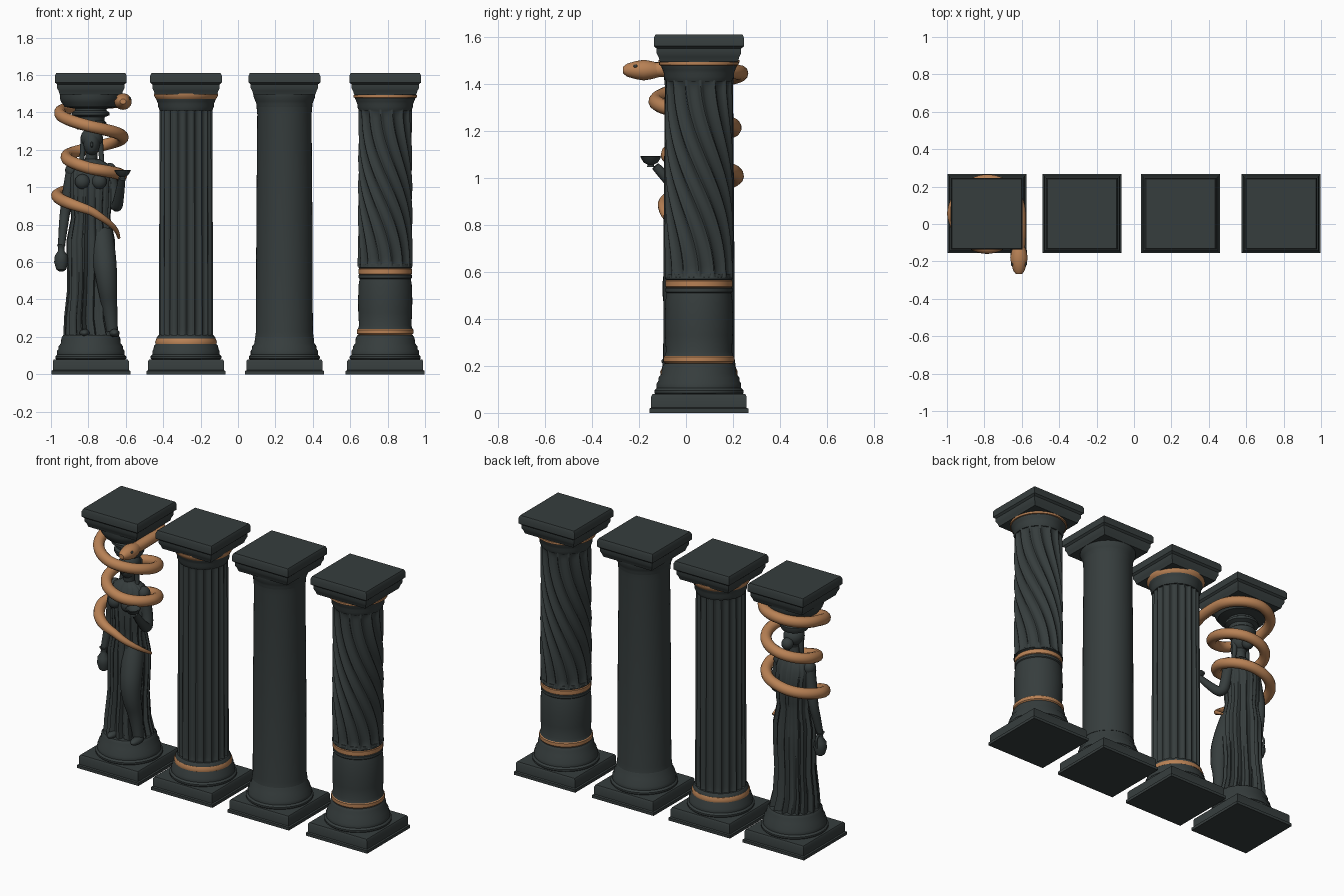
import bpy
import math
from math import sin, cos, pi, sqrt
from mathutils import Vector

if "Cube" in bpy.data.objects:
    bpy.data.objects.remove(bpy.data.objects["Cube"], do_unlink=True)

CY = 0.055
STATUE, FLUTED, PLAIN, TWISTED = -0.787, -0.278, 0.248, 0.787


def material(name, colour):
    mat = bpy.data.materials.new(name)
    mat.use_nodes = True
    mat.diffuse_color = colour
    mat.node_tree.nodes["Principled BSDF"].inputs["Base Color"].default_value = colour
    return mat


STONE = material("dark stone", (0.037, 0.047, 0.047, 1))
BRONZE = material("warm bronze", (0.48, 0.22, 0.09, 1))


def smooth(obj, angle=35):
    bpy.ops.object.select_all(action="DESELECT")
    obj.select_set(True)
    bpy.context.view_layer.objects.active = obj
    bpy.ops.object.shade_smooth_by_angle(angle=math.radians(angle))


def skin(name, rings, mat, angle=35):
    """Join closed rings of points into a capped surface."""
    n = len(rings[0])
    verts = [p for ring in rings for p in ring]
    faces = [tuple(reversed(range(n))), tuple(range(len(verts) - n, len(verts)))]
    for i in range(len(rings) - 1):
        for j in range(n):
            k = (j + 1) % n
            faces.append((i * n + j, i * n + k, (i + 1) * n + k, (i + 1) * n + j))
    mesh = bpy.data.meshes.new(name)
    mesh.from_pydata(verts, [], faces)
    mesh.materials.append(mat)
    obj = bpy.data.objects.new(name, mesh)
    bpy.context.collection.objects.link(obj)
    smooth(obj, angle)
    return obj


def lathe(name, profile, x, mat=STONE, y=CY, n=64):
    """Turned part from (radius, height) pairs."""
    return skin(name, [[(x + r * cos(2 * pi * j / n), y + r * sin(2 * pi * j / n), z)
                        for j in range(n)] for r, z in profile], mat)


def square(name, profile, x):
    """Square moulding from (half width, height) pairs."""
    corners = ((-1, -1), (1, -1), (1, 1), (-1, 1))
    return skin(name, [[(x + r * a, CY + r * b, z) for a, b in corners] for r, z in profile], STONE)


def flutes(name, x, radius, low, high, count, depth, twist=0.0, rows=48, taper=0.0):
    """Shaft with scooped channels that fade out at both ends."""
    per = 12
    rings = []
    for i in range(rows + 1):
        t = 0.5 - 0.5 * cos(pi * i / rows)
        z = low + (high - low) * t
        edge = min(z - low, high - z) / 0.05
        fade = sqrt(max(0, 1 - (1 - min(edge, 1)) ** 2))
        turn = twist * t * t * (3 - 2 * t)
        ring = []
        for j in range(count * per):
            u = 2 * (j % per) / per - 1
            scoop = sqrt(max(0, 1 - (u / 0.84) ** 2))
            r = radius - taper * t - depth * scoop * fade
            a = 2 * pi * j / (count * per) + turn
            ring.append((x + r * cos(a), CY + r * sin(a), z))
        rings.append(ring)
    return skin(name, rings, STONE, 40)


def tube(name, points, radius, mat):
    """Smooth rod through control points (x, y, z, relative thickness)."""
    curve = bpy.data.curves.new(name, "CURVE")
    curve.dimensions = "3D"
    curve.bevel_depth = radius
    curve.bevel_resolution = 4
    curve.use_fill_caps = True
    spline = curve.splines.new("NURBS")
    spline.points.add(len(points) - 1)
    for p, (x, y, z, w) in zip(spline.points, points):
        p.co = (x, y, z, 1)
        p.radius = w
    spline.order_u = 3
    spline.resolution_u = 5
    spline.use_endpoint_u = True
    obj = bpy.data.objects.new(name, curve)
    bpy.context.collection.objects.link(obj)
    curve.materials.append(mat)
    bpy.ops.object.select_all(action="DESELECT")
    obj.select_set(True)
    bpy.context.view_layer.objects.active = obj
    bpy.ops.object.convert(target="MESH")
    smooth(bpy.context.view_layer.objects.active, 50)


def ball(name, centre, size, mat=STONE):
    bpy.ops.mesh.primitive_uv_sphere_add(segments=24, ring_count=14, location=centre)
    obj = bpy.context.object
    obj.name = name
    obj.scale = size
    obj.data.materials.append(mat)
    smooth(obj, 60)


# Square plinth, turned base and square capital shared by every column
for label, x in (("statue", STATUE), ("fluted", FLUTED), ("plain", PLAIN), ("twisted", TWISTED)):
    square(label + "_plinth", [(.211, 0), (.211, .018), (.203, .022), (.203, .07), (.197, .08)], x)
    lathe(label + "_base", [(.18, .075), (.19, .085), (.19, .095), (.18, .105), (.18, .125),
                            (.173, .135), (.172, .15), (.16, .165), (.157, .195), (.147, .21)], x)
    square(label + "_abacus", [(.166, 1.495), (.172, 1.515), (.18, 1.53), (.18, 1.55),
                               (.192, 1.56), (.192, 1.595), (.185, 1.61)], x)
    if label != "statue":
        lathe(label + "_echinus", [(.14, 1.41), (.149, 1.43), (.149, 1.445), (.155, 1.46),
                                   (.165, 1.485), (.165, 1.5)], x)

# Plain shaft
lathe("plain_shaft", [(.156, .2), (.152, .23), (.15, .8), (.145, 1.39), (.149, 1.43)], PLAIN)

# Fluted shaft with two bands
flutes("fluted_shaft", FLUTED, .145, .19, 1.44, 20, .014, rows=40, taper=.004)
lathe("fluted_lower_band", [(.15, .153), (.163, .162), (.165, .175), (.158, .19), (.146, .196)],
      FLUTED, BRONZE)
lathe("fluted_upper_band", [(.148, 1.462), (.162, 1.474), (.172, 1.492), (.172, 1.502)],
      FLUTED, BRONZE)

# Twisted shaft on a drum
flutes("twisted_shaft", TWISTED, .147, .575, 1.42, 14, .017, twist=-1.75, rows=64, taper=.004)
lathe("drum", [(.147, .24), (.14, .26), (.144, .33), (.145, .4), (.142, .48), (.137, .51),
               (.142, .515), (.142, .53), (.137, .535), (.137, .565), (.144, .57), (.14, .59)], TWISTED)
lathe("drum_lower_band", [(.142, .21), (.151, .218), (.151, .238), (.142, .246)], TWISTED, BRONZE)
lathe("drum_upper_band", [(.135, .531), (.143, .537), (.143, .562), (.135, .568)], TWISTED, BRONZE)
lathe("twisted_upper_band", [(.158, 1.477), (.169, 1.48), (.169, 1.492), (.16, 1.495)], TWISTED, BRONZE)

# Bowl-shaped capital carried by the figure
lathe("statue_capital", [(.075, 1.31), (.085, 1.33), (.085, 1.345), (.072, 1.355), (.075, 1.375),
                         (.1, 1.385), (.1, 1.4), (.085, 1.41), (.085, 1.42), (.14, 1.43),
                         (.158, 1.455), (.166, 1.475), (.166, 1.5)], STATUE)

# Draped robe: (height, centre x offset, half width, half depth, fold depth)
robe = [(.2, .0, .135, .125, .1), (.3, -.01, .122, .11, .1), (.45, -.005, .112, .1, .09),
        (.6, .0, .12, .1, .07), (.72, .0, .122, .1, .06), (.84, .0, .1, .085, .05),
        (.88, .0, .104, .09, .06), (1.0, .0, .11, .095, .04), (1.07, .0, .115, .085, .03),
        (1.12, .002, .098, .065, .02), (1.15, .004, .045, .042, .0)]
rings = []
for z, dx, w, d, fold in robe:
    ring = []
    for j in range(120):
        a = 2 * pi * j / 120
        f = 1 + fold * sin(17 * a + 1.5 * sin(3 * a) + z) - fold * 0.5 * cos(29 * a)
        ring.append((STATUE + dx + w * f * cos(a), CY + d * f * sin(a), z))
    rings.append(ring)
skin("robe", rings, STONE, 50)

# Bent leg under cloth, feet and bust
tube("bent_leg", [(-.73, .03, .76, 1), (-.715, -.03, .62, 1.1), (-.7, -.05, .48, .9),
                  (-.685, -.02, .35, .65), (-.672, -.02, .23, .5)], .062, STONE)
for side, x in (("left", -.66), ("right", -.82)):
    ball(side + "_foot", (x, -.05, .22), (.027, .055, .022))
for side, dx in (("left", .045), ("right", -.045)):
    ball(side + "_breast", (STATUE + dx, -.025, 1.03), (.04, .035, .04))
    ball(side + "_shoulder", (STATUE + dx * 2.25, CY, 1.09), (.036, .038, .04))

# Neck, head, hair
tube("neck", [(-.785, CY, 1.12, 1), (-.785, .05, 1.16, .9), (-.782, .045, 1.21, 1)], .034, STONE)
ball("head", (-.782, .035, 1.235), (.044, .054, .066))
ball("hair", (-.782, .055, 1.262), (.06, .062, .055))
ball("hair_bun", (-.782, .12, 1.235), (.035, .035, .035))
ball("nose", (-.782, -.019, 1.228), (.007, .011, .016))
for side, dx in (("left", .045), ("right", -.045)):
    tube(side + "_hair_lock", [(-.782 + dx, .05, 1.25, 1), (-.782 + dx * 1.1, .06, 1.18, 1.1),
                               (-.782 + dx * 1.3, .04, 1.08, .5)], .015, STONE)

# Arms: one hangs with a jug, one lifts a bowl
tube("right_arm", [(-.885, CY, 1.1, 1.1), (-.905, .06, .98, 1.1), (-.925, .07, .87, .9),
                   (-.935, .05, .78, .8), (-.945, .03, .68, .6)], .031, STONE)
tube("left_arm", [(-.69, CY, 1.1, 1.1), (-.665, .06, .97, 1.1), (-.65, .04, .88, 1),
                  (-.635, -.04, .95, .85), (-.62, -.13, 1.05, .6)], .031, STONE)
lathe("jug", [(.012, .55), (.026, .56), (.038, .6), (.034, .635), (.017, .66), (.016, .68), (.025, .695)],
      -.945, y=.03, n=24)
tube("jug_handle", [(-.945, .05, .68, 1), (-.945, .085, .67, 1), (-.945, .065, .61, 1)], .007, STONE)
lathe("bowl", [(.018, 1.045), (.012, 1.055), (.03, 1.065), (.045, 1.09), (.04, 1.092), (.015, 1.075)],
      -.617, y=-.15, n=24)

# Coiled snake: height and coil radius at each quarter turn
heights = (.73, .875, .955, 1.01, 1.065, 1.1, 1.16, 1.21, 1.265, 1.325, 1.4, 1.445, 1.465)
radii = (.15, .15, .183, .16, .165, .13, .13, .15, .172, .185, .165, .18, .178)
path = []
for i in range(73):
    q = i / 6
    k = min(int(q), 11)
    s = q - k
    z = heights[k] * (1 - s) + heights[k + 1] * s
    r = radii[k] * (1 - s) + radii[k + 1] * s
    path.append((STATUE + r * cos(q * pi / 2), CY - r * sin(q * pi / 2), z, min(1, .25 + q / 2)))
path += [(-.608, -.03, 1.465, 1), (-.612, -.1, 1.46, 1), (-.615, -.14, 1.46, 1)]
tube("snake_body", path, .032, BRONZE)

# Snake head with eyes
sections = [(-.11, .027, .028), (-.145, .04, .038), (-.18, .047, .044), (-.215, .041, .038),
            (-.25, .03, .028), (-.268, .016, .014)]
skin("snake_head", [[(-.615 + w * cos(2 * pi * j / 24), y, 1.458 + h * sin(2 * pi * j / 24))
                     for j in range(24)] for y, w, h in sections], BRONZE, 50)
for side, dx in (("left", .036), ("right", -.036)):
    ball("snake_" + side + "_eye", (-.615 + dx, -.215, 1.475), (.007, .009, .007), STONE)
